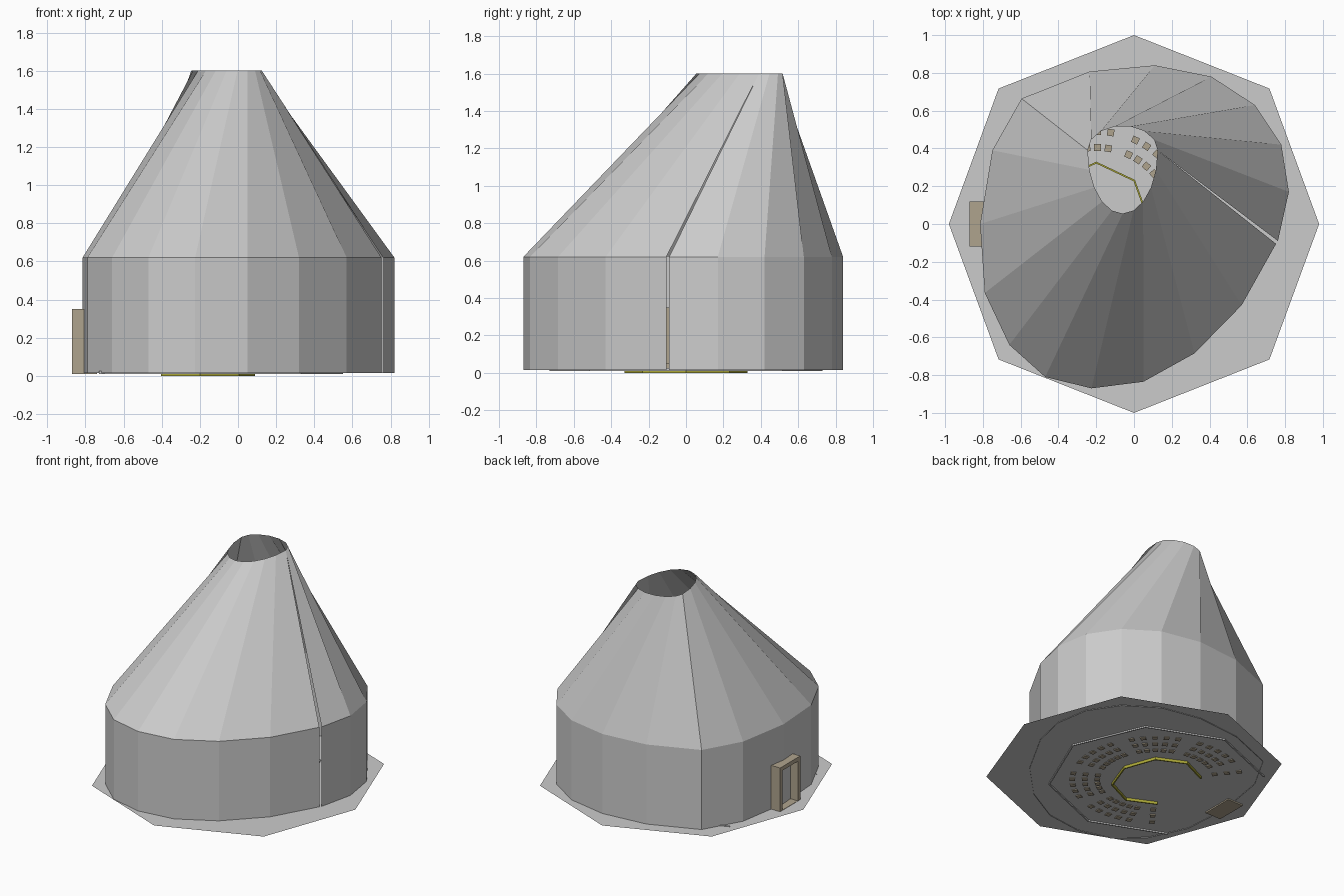
import bpy
import bmesh
from math import sin, cos, pi, radians
from mathutils import Matrix, Vector

cube = bpy.data.objects.get("Cube")
if cube:
    bpy.data.objects.remove(cube, do_unlink=True)

FLOOR, EAVE, TOP = 0.02, 0.62, 1.6
CENTRE = (-0.2, 0.0)          # middle of the arena inside the building


def material(name, color):
    mat = bpy.data.materials.new(name)
    mat.use_nodes = True
    mat.diffuse_color = (*color, 1)
    mat.node_tree.nodes["Principled BSDF"].inputs["Base Color"].default_value = (*color, 1)
    return mat


GREY = material("light grey", (0.6, 0.6, 0.6))
TAN = material("tan wood", (0.43, 0.37, 0.27))
OLIVE = material("olive yellow", (0.42, 0.4, 0.04))


def finish(name, bm, mat, recalc=True):
    if recalc:
        bmesh.ops.recalc_face_normals(bm, faces=bm.faces[:])
    mesh = bpy.data.meshes.new(name)
    bm.to_mesh(mesh)
    bm.free()
    mesh.materials.append(mat)
    obj = bpy.data.objects.new(name, mesh)
    bpy.context.collection.objects.link(obj)
    return obj


def loft(name, rings, mat, recalc=True):
    """Skin a list of open rings of equal length."""
    bm = bmesh.new()
    rows = [[bm.verts.new(p) for p in ring] for ring in rings]
    for low, high in zip(rows, rows[1:]):
        for i in range(len(low) - 1):
            bm.faces.new((low[i], low[i + 1], high[i + 1], high[i]))
    return finish(name, bm, mat, recalc)


def at_height(points, z):
    return [(x, y, z) for x, y in points]


def arc(center, rx, ry, start, end, steps):
    """Points on an ellipse between two angles in degrees."""
    angles = [radians(start + (end - start) * i / steps) for i in range(steps + 1)]
    return [(center[0] + rx * cos(a), center[1] + ry * sin(a)) for a in angles]


def box(bm, low, high, matrix=Matrix()):
    low, high = Vector(low), Vector(high)
    size = Matrix.Diagonal((*(high - low), 1))
    bmesh.ops.create_cube(bm, size=1, matrix=matrix @ Matrix.Translation((low + high) / 2) @ size)


def disc(name, points, z, mat):
    bm = bmesh.new()
    bm.faces.new([bm.verts.new((x, y, z)) for x, y in points])
    return finish(name, bm, mat, recalc=False)


def kerb(name, rx, ry, start, end, steps, low, high, mat):
    """Thin raised strip following a polygon around the arena."""
    inner = arc(CENTRE, rx - 0.01, ry - 0.01, start, end, steps)
    outer = arc(CENTRE, rx, ry, start, end, steps)
    loft(name, [at_height(inner, low), at_height(inner, high), at_height(outer, high),
                at_height(outer, low), at_height(inner, low)], mat)


# Eight-sided ground sheet
corner = 0.717
quarter = [(0.98, 0), (corner, corner), (0, 1), (-corner, corner)]
disc("ground", quarter + [(-x, -y) for x, y in quarter], FLOOR, GREY)

# Two shells, each an upright wall with a leaning cone roof above it
front_plan = [(0.752, -0.105), (0.57, -0.43), (0.32, -0.685), (0.05, -0.835),
              (-0.225, -0.87), (-0.47, -0.81), (-0.66, -0.64), (-0.79, -0.365),
              (-0.815, 0), (-0.75, 0.39), (-0.595, 0.664)]
back_plan = [(0.762, -0.09), (0.82, 0.17), (0.78, 0.42), (0.64, 0.63),
             (0.41, 0.78), (0.11, 0.84), (-0.235, 0.807), (-0.595, 0.664)]
vent = (-0.06, 0.39)
for name, plan, depth, sweep in (("front_shell", front_plan, 0.335, -180),
                                 ("back_shell", back_plan, 0.13, 180)):
    rim = arc(vent, 0.185, depth, 0, sweep, len(plan) - 1)
    rings = [at_height(plan, FLOOR - 0.005), at_height(plan, EAVE), at_height(rim, TOP)]
    if sweep < 0:
        rings = [ring[::-1] for ring in rings]
    loft(name, rings, GREY, recalc=False)

# Entrance frame: two posts, a lintel and a sill
outer_x, inner_x, half, top = -0.87, -0.74, 0.12, 0.35
thick = 0.03
bm = bmesh.new()
for y in (-half, half - thick):
    box(bm, (outer_x, y, 0.01), (inner_x, y + thick, top))
box(bm, (outer_x, thick - half, top - thick), (inner_x, half - thick, top))
box(bm, (outer_x, thick - half, 0.01), (inner_x, half - thick, FLOOR + 0.002))
finish("entrance_frame", bm, TAN)

# Kerbs around the arena and the seating area
kerb("arena_kerb", 0.29, 0.33, -135, 135, 6, 0, 0.035, OLIVE)
kerb("seating_kerb", 0.75, 0.73, -135, 135, 6, 0.01, FLOOR + 0.005, GREY)

# Shallow round steps in the arena
for i, radius in enumerate((0.27, 0.23, 0.19)):
    disc(f"arena_step_{i + 1}", arc(CENTRE, radius, radius, 0, 337.5, 15),
         FLOOR + 0.003 * (i + 1), GREY)

# Curved rows of seats, broken by aisles and open toward the entrance
bm = bmesh.new()
for radius in (0.405, 0.49, 0.575):
    for step in range(-16, 17):
        if step % 6 == 3:
            continue
        turn = Matrix.Translation((*CENTRE, 0)) @ Matrix.Rotation(radians(step * 8 + 1), 4, "Z")
        box(bm, (radius - 0.018, -0.018, 0.014), (radius + 0.018, 0.018, 0.05), turn)
finish("seats", bm, TAN)
